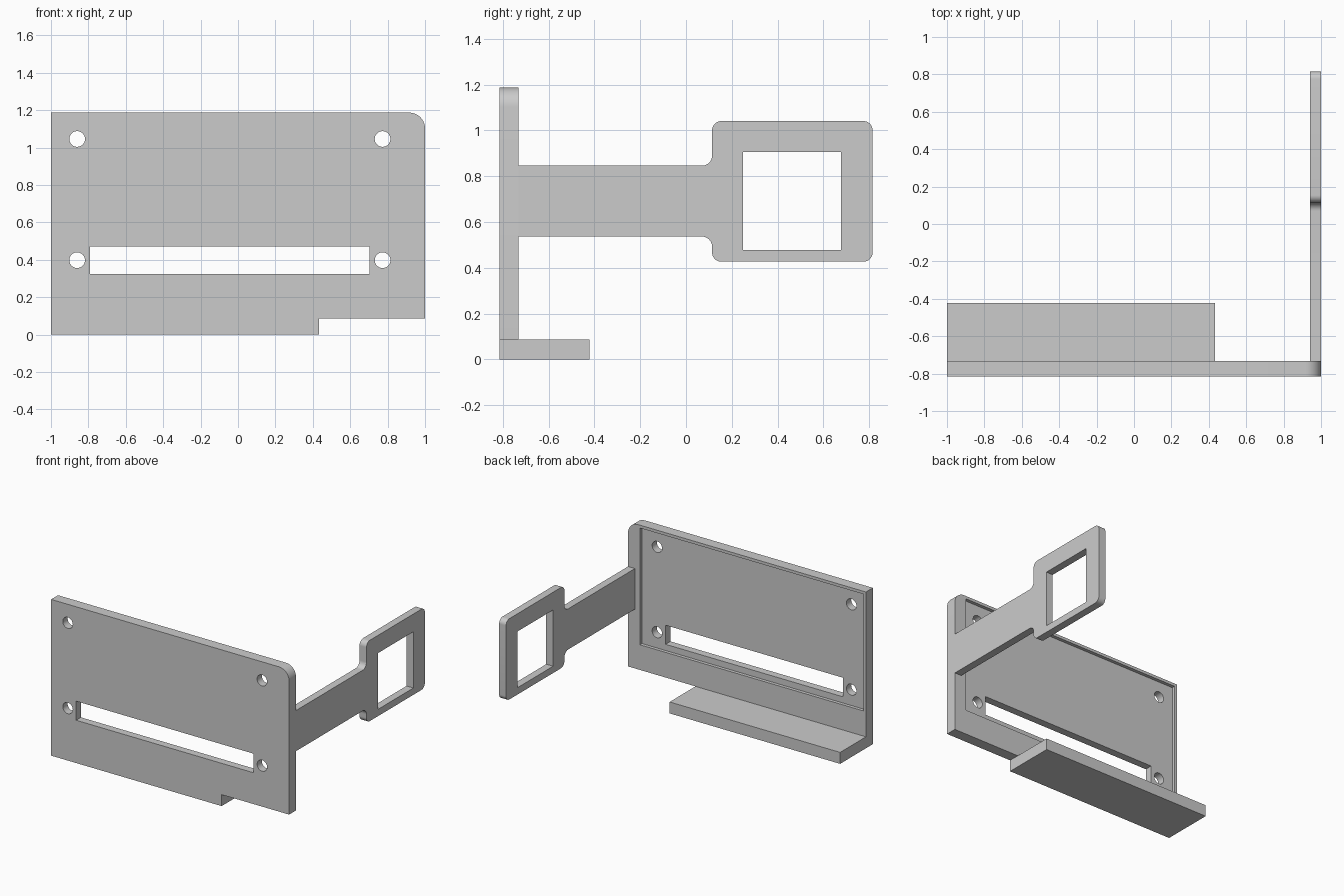
import bpy, bmesh
from math import sin, cos, pi
from mathutils import Vector

if "Cube" in bpy.data.objects:
    bpy.data.objects.remove(bpy.data.objects["Cube"], do_unlink=True)

grey = bpy.data.materials.new("plain grey")
grey.use_nodes = True
colour = (0.6, 0.6, 0.6, 1)
grey.diffuse_color = colour
grey.node_tree.nodes["Principled BSDF"].inputs["Base Color"].default_value = colour


def rounded(corners, steps=10):
    """Turn (a, b, radius) corners into an outline with filleted corners."""
    out = []
    for i, (a, b, r) in enumerate(corners):
        p = Vector((a, b))
        if r == 0:
            out.append(p)
            continue
        u = (Vector(corners[i - 1][:2]) - p).normalized()
        v = (Vector(corners[(i + 1) % len(corners)][:2]) - p).normalized()
        c = p + (u + v) * r
        for k in range(steps + 1):
            t = k / steps * pi / 2
            out.append(c - r * (v * cos(t) + u * sin(t)))
    return out


def rect(a0, a1, b0, b1):
    return [Vector(p) for p in ((a0, b0), (a1, b0), (a1, b1), (a0, b1))]


def circle(a, b, r, n=32):
    return [Vector((a + r * cos(2 * pi * k / n), b + r * sin(2 * pi * k / n)))
            for k in range(n)]


def prism(name, outline, axis, lo, hi):
    """Extrude an outline along x (outline is y, z) or y (outline is x, z)."""
    def place(p, d):
        return (d, p.x, p.y) if axis == "x" else (p.x, d, p.y)
    bm = bmesh.new()
    face = bm.faces.new([bm.verts.new(place(p, lo)) for p in outline])
    ext = bmesh.ops.extrude_face_region(bm, geom=[face], use_keep_orig=True)
    for v in (g for g in ext["geom"] if isinstance(g, bmesh.types.BMVert)):
        v.co["xyz".index(axis)] = hi
    bmesh.ops.recalc_face_normals(bm, faces=bm.faces)
    mesh = bpy.data.meshes.new(name)
    bm.to_mesh(mesh)
    bm.free()
    mesh.materials.append(grey)
    obj = bpy.data.objects.new(name, mesh)
    bpy.context.collection.objects.link(obj)
    return obj


def cut(obj, cutter):
    """Subtract the cutter, apply the result and discard the cutter."""
    cutter.hide_render = True
    mod = obj.modifiers.new("cut", "BOOLEAN")
    mod.operation = "DIFFERENCE"
    mod.solver = "EXACT"
    mod.object = cutter
    bpy.context.view_layer.update()
    result = obj.evaluated_get(bpy.context.evaluated_depsgraph_get())
    mesh = bpy.data.meshes.new_from_object(result)
    obj.modifiers.clear()
    obj.data = mesh
    bpy.data.objects.remove(cutter, do_unlink=True)


FRONT, BACK = -0.815, -0.732   # faces of the upright plate
TOP, STEP = 1.187, 0.087       # plate top and shelf thickness
SHELF_END = 0.433

# Upright plate with a stepped bottom edge and one rounded corner
plate = prism("mounting_plate", rounded([
    (-1, 0, 0), (SHELF_END, 0, 0), (SHELF_END, STEP, 0),
    (1, STEP, 0), (1, TOP, 0.085), (-1, TOP, 0)]), "y", FRONT, BACK)

# Shallow recess in the back, long slot and four screw holes
cut(plate, prism("recess_cutter", rect(-0.98, 0.9, 0.278, 1.165), "y", BACK - 0.025, -0.6))
cut(plate, prism("slot_cutter", rect(-0.79, 0.702, 0.325, 0.47), "y", -1, -0.6))
for x in (-0.86, 0.773):
    for z in (0.398, 1.046):
        cut(plate, prism("hole_cutter", circle(x, z, 0.042), "y", -1, -0.6))

# Shelf behind the lower edge
shelf = prism("bottom_shelf", rect(BACK, -0.422, 0, STEP), "x", -1, SHELF_END)

# Side arm ending in a square frame
NECK, TIP = 0.114, 0.815
arm = prism("side_arm", rounded([
    (BACK, 0.537, 0), (NECK, 0.537, 0.045), (NECK, 0.427, 0.04),
    (TIP, 0.427, 0.04), (TIP, 1.041, 0.04), (NECK, 1.041, 0.04),
    (NECK, 0.846, 0.045), (BACK, 0.846, 0)]), "x", 0.942, 1)
cut(arm, prism("window_cutter", rect(0.25, 0.677, 0.479, 0.906), "x", 0.8, 1.2))

# Smooth the round corners and holes, keep the rest sharp
bpy.ops.object.select_all(action="DESELECT")
for obj in (plate, shelf, arm):
    obj.select_set(True)
bpy.context.view_layer.objects.active = plate
bpy.ops.object.shade_smooth_by_angle(angle=pi / 6)
